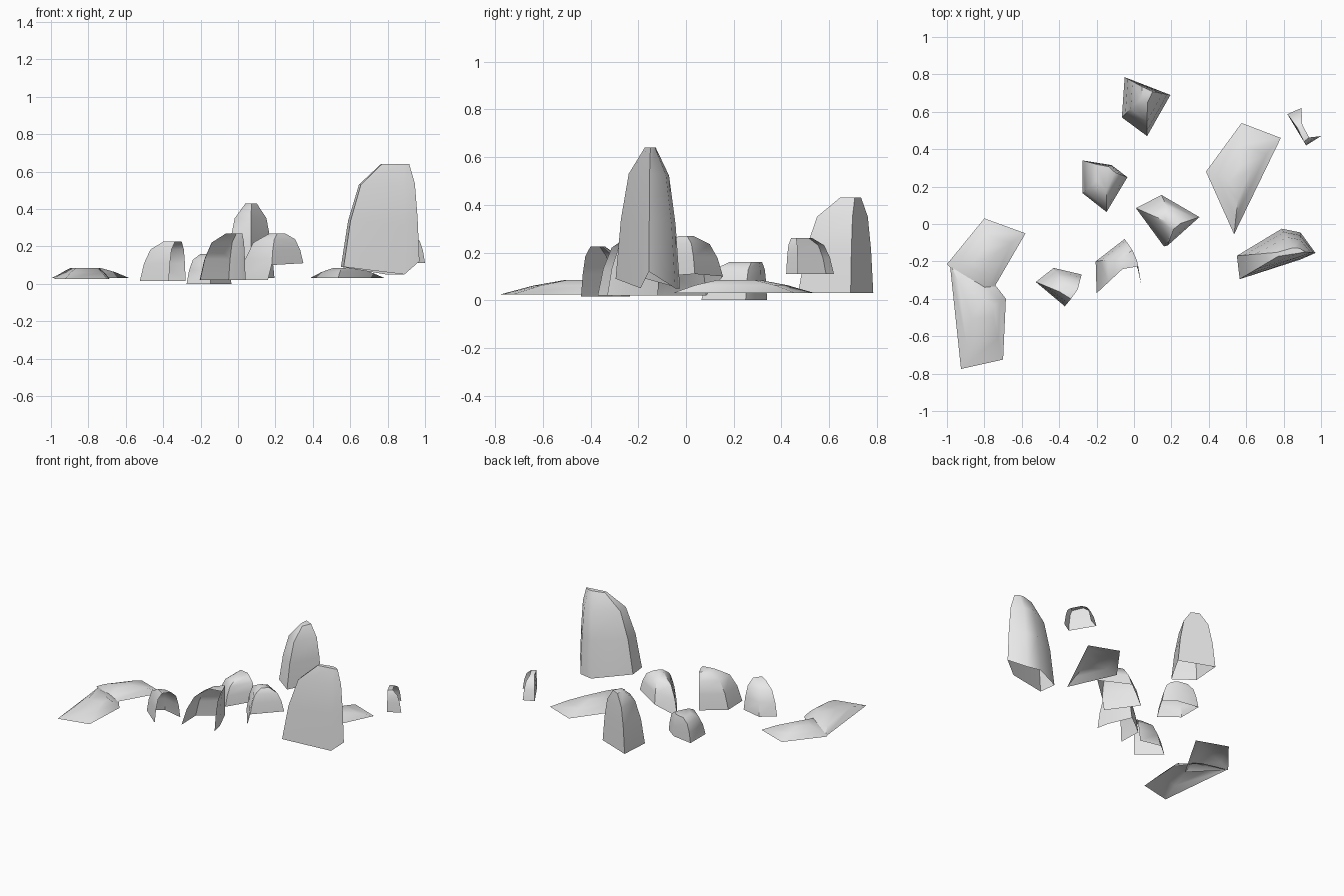
import bpy
import bmesh
import math
from mathutils import Vector

default_cube = bpy.data.objects.get("Cube")
if default_cube:
    bpy.data.objects.remove(default_cube, do_unlink=True)

# One plain stone colour
stone = bpy.data.materials.new("grey_stone")
stone.use_nodes = True
stone.diffuse_color = (0.8, 0.8, 0.8, 1)
stone.node_tree.nodes["Principled BSDF"].inputs["Base Color"].default_value = stone.diffuse_color

# Each profile pairs a height fraction with how far the wall has moved to the crest
ROUNDED = [(0, 0), (.45, .18), (.8, .45), (1, 1)]
SLOPED = [(0, 0), (.6, .5), (1, 1)]


def crest_corner(corner, centre, crest, shrink, height):
    """Move one footprint corner onto the small crest outline."""
    x = crest[0] + (corner.x - centre.x) * shrink[0]
    y = crest[1] + (corner.y - centre.y) * shrink[1]
    return Vector((x, y, height))


def make_rock(name, footprint, base, height, crest, shrink, profile=ROUNDED, opened=False):
    """Loft a hollow rock shell from a footprint to a small crest outline.

    Corners run anticlockwise and may carry their own base height.
    An opened shell has no wall between the last corner and the first.
    """
    corners = [Vector(p if len(p) == 3 else (*p, base)) for p in footprint]
    xs = [c.x for c in corners]
    ys = [c.y for c in corners]
    centre = Vector((min(xs) + max(xs), min(ys) + max(ys))) / 2
    tops = [crest_corner(c, centre, crest, shrink, height) for c in corners]

    bm = bmesh.new()
    rings = []
    for rise, inward in profile:
        ring = []
        for low, top in zip(corners, tops):
            point = low.lerp(top, inward)
            point.z = low.z + (top.z - low.z) * rise
            ring.append(bm.verts.new(point))
        rings.append(ring)

    # Walls between neighbouring rings, then the crest
    count = len(corners)
    walls = count - 1 if opened else count
    for lower, upper in zip(rings, rings[1:]):
        for i in range(walls):
            j = (i + 1) % count
            bm.faces.new((lower[i], lower[j], upper[j], upper[i]))
    bm.faces.new(rings[-1])

    mesh = bpy.data.meshes.new(name)
    bm.to_mesh(mesh)
    bm.free()
    mesh.materials.append(stone)
    rock = bpy.data.objects.new(name, mesh)
    bpy.context.collection.objects.link(rock)

    bpy.ops.object.select_all(action="DESELECT")
    rock.select_set(True)
    bpy.context.view_layer.objects.active = rock
    bpy.ops.object.shade_smooth_by_angle(angle=math.radians(50))
    return rock


# Standing stones
make_rock("tall_boulder",
          [(.565, -.295, .09), (.89, -.19), (.97, -.155, .12), (.89, -.045),
           (.79, -.025), (.55, -.17, .09)],
          base=.05, height=.64, crest=(.84, -.15), shrink=(.36, .17))

make_rock("back_boulder",
          [(-.065, .57), (.07, .47), (.195, .69), (-.05, .785)],
          base=.03, height=.43, crest=(.07, .69), shrink=(.23, .28))

make_rock("middle_boulder",
          [(.01, .085), (.16, -.12), (.18, -.115, .1), (.35, .037, .11), (.147, .155, .1)],
          base=.02, height=.27, crest=(.21, 0), shrink=(.24, .22))

make_rock("low_boulder",
          [(-.275, .165), (-.147, .064), (-.035, .25), (-.12, .315), (-.275, .34)],
          base=0, height=.16, crest=(-.15, .25), shrink=(.42, .5))

# Hollow stones with one open side
make_rock("front_arch_rock",
          [(.04, -.33), (.02, -.24), (-.05, -.08), (-.205, -.2), (-.2, -.37)],
          base=.02, height=.27, crest=(-.02, -.19), shrink=(.35, .35), opened=True)

make_rock("front_small_rock",
          [(-.28, -.27), (-.43, -.235), (-.525, -.31), (-.37, -.44)],
          base=.015, height=.225, crest=(-.35, -.37), shrink=(.4, .3), opened=True)

make_rock("far_arch_rock",
          [(.895, .62), (.82, .587), (.92, .42), (1, .47)],
          base=.11, height=.26, crest=(.905, .485), shrink=(.35, .45), opened=True)

# Flat slabs
make_rock("side_slab",
          [(-1, -.215), (-.795, -.42), (-.58, -.05), (-.8, .03)],
          base=.03, height=.085, crest=(-.8, -.2), shrink=(.3, .3), profile=SLOPED)

make_rock("front_slab",
          [(-.985, -.21), (-.925, -.775), (-.7, -.725), (-.685, -.4), (-.8, -.25)],
          base=.025, height=.085, crest=(-.82, -.45), shrink=(.5, .2), profile=SLOPED)

make_rock("back_slab",
          [(.385, .28), (.535, -.055), (.785, .46), (.575, .54)],
          base=.03, height=.085, crest=(.57, .22), shrink=(.3, .3), profile=SLOPED)
